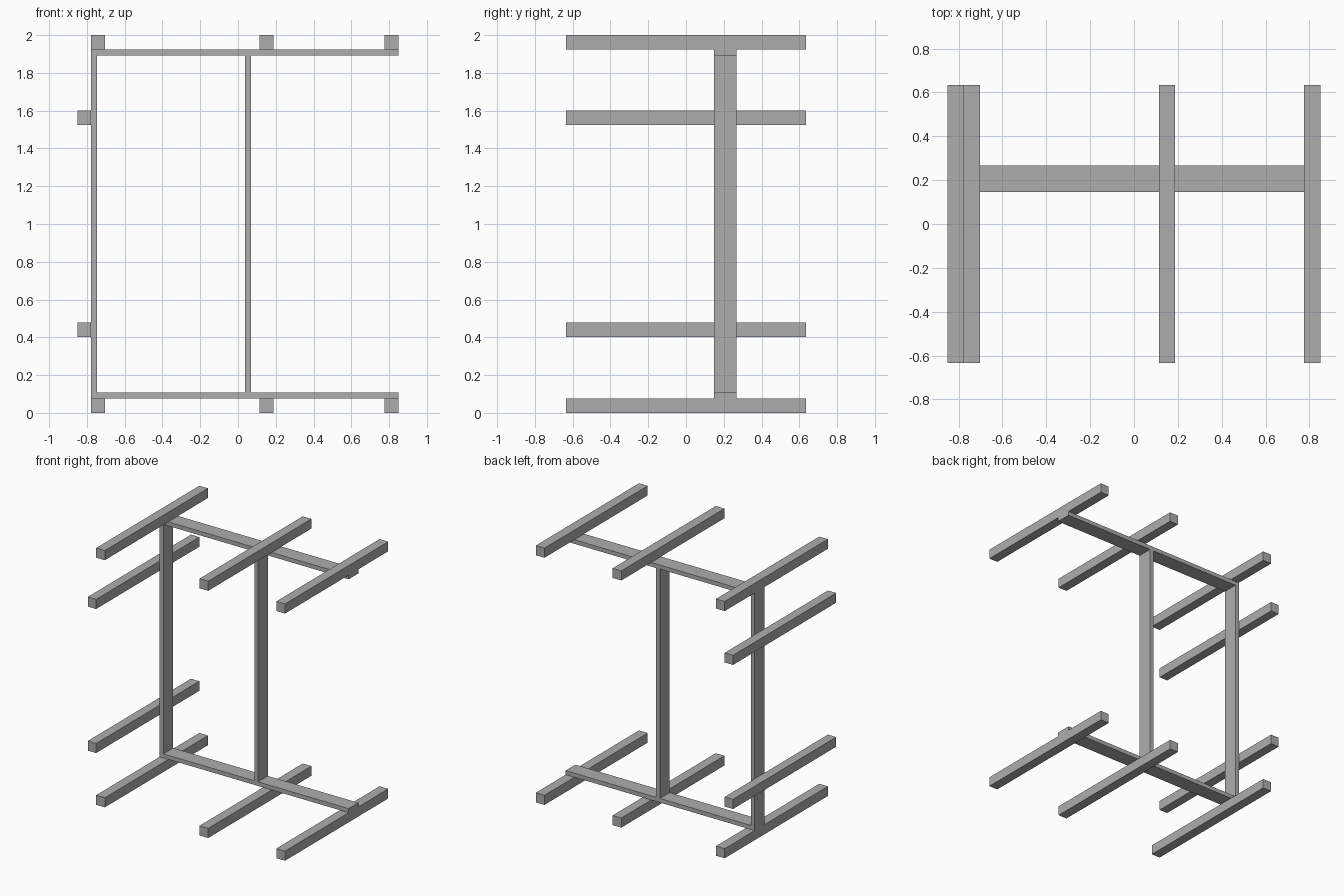
import bpy

if "Cube" in bpy.data.objects:
    bpy.data.objects.remove(bpy.data.objects["Cube"])

grey = bpy.data.materials.new("plain grey")
grey.diffuse_color = (0.42, 0.42, 0.42, 1)
grey.use_nodes = True
grey.node_tree.nodes["Principled BSDF"].inputs["Base Color"].default_value = grey.diffuse_color


def box(name, x, y, z):
    """Box from (min, max) ranges on each axis."""
    bpy.ops.mesh.primitive_cube_add(
        size=1, location=[(a + b) / 2 for a, b in (x, y, z)])
    ob = bpy.context.object
    ob.name = name
    ob.scale = [b - a for a, b in (x, y, z)]
    bpy.ops.object.transform_apply(location=False, rotation=False, scale=True)
    ob.data.materials.append(grey)
    return ob


BEAM = (-0.635, 0.635)     # depth of the long beams
STRIP = (0.147, 0.267)     # depth of the flat strips
T = 0.075                  # beam thickness

# Beams along the floor and the top
for level, z in (("floor", 0), ("top", 2 - T)):
    for place, x in (("left", -0.778), ("middle", 0.113), ("right", 0.775)):
        box(f"{level}_{place}_beam", (x, x + T), BEAM, (z, z + T))

# Beams fixed to the outside of the left upright
for level, z in (("lower", 0.403), ("upper", 1.525)):
    box(f"{level}_side_beam", (-0.85, -0.778), BEAM, (z, z + T))

# Flat horizontal strips
for level, z in (("lower", 0.075), ("upper", 1.893)):
    box(f"{level}_strip", (-0.778, 0.85), STRIP, (z, z + 0.032))

# Flat uprights between the strips
for place, x in (("left", -0.778), ("middle", 0.038)):
    box(f"{place}_upright", (x, x + 0.032), STRIP, (0.107, 1.893))
